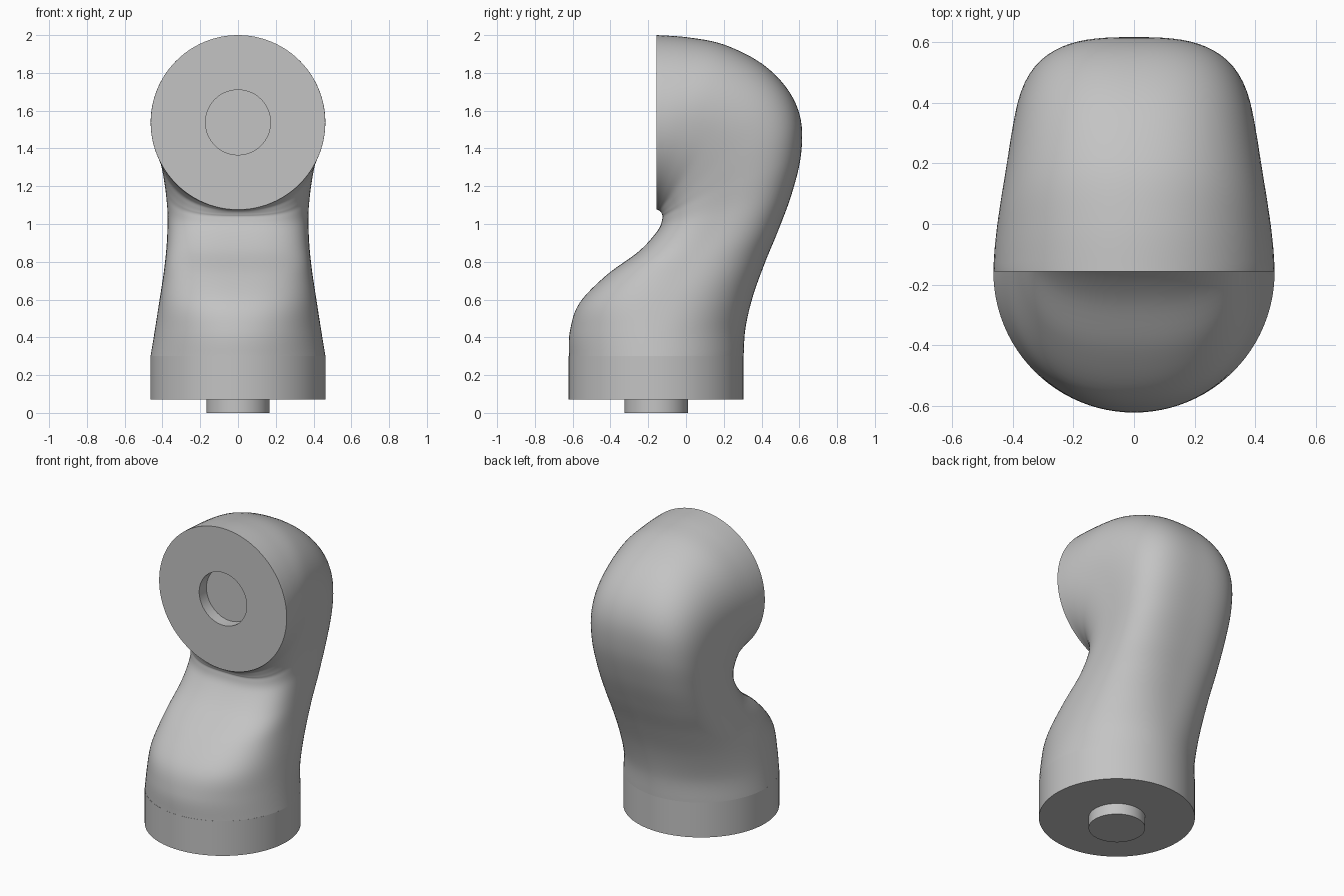
import bpy, bmesh, math
from mathutils import Vector

cube = bpy.data.objects.get("Cube")
if cube:
    bpy.data.objects.remove(cube, do_unlink=True)

SIDES = 96
STEPS = 6

grey = bpy.data.materials.new("plain grey")
grey.use_nodes = True
GREY = (0.55, 0.55, 0.55, 1)
grey.diffuse_color = GREY
grey.node_tree.nodes["Principled BSDF"].inputs["Base Color"].default_value = GREY


def ring(inner, outer, width, power):
    """Rounded section between an inner and an outer point of the side profile."""
    mid, half = (inner + outer) / 2, (outer - inner) / 2
    points = []
    for i in range(SIDES):
        a = math.tau * i / SIDES
        c, s = math.cos(a), math.sin(a)
        r = (abs(c) ** power + abs(s) ** power) ** (-1 / power)
        points.append(mid + half * (r * s) + Vector((width * r * c, 0, 0)))
    return points


def flat_ring(y, z, radius):
    return ring(Vector((0, y - radius, z)), Vector((0, y + radius, z)), radius, 2)


def upright_ring(y, z, radius):
    return ring(Vector((0, y, z - radius)), Vector((0, y, z + radius)), radius, 2)


def loft(name, rings):
    """Skin a run of rings, cap both ends and smooth all but sharp edges."""
    bm = bmesh.new()
    loops = [[bm.verts.new(p) for p in r] for r in rings]
    for lo, hi in zip(loops, loops[1:]):
        for i in range(SIDES):
            j = (i + 1) % SIDES
            bm.faces.new((lo[i], lo[j], hi[j], hi[i]))
    bm.faces.new(loops[0][::-1])
    bm.faces.new(loops[-1])
    bmesh.ops.recalc_face_normals(bm, faces=bm.faces)
    mesh = bpy.data.meshes.new(name)
    bm.to_mesh(mesh)
    bm.free()
    mesh.materials.append(grey)
    obj = bpy.data.objects.new(name, mesh)
    bpy.context.collection.objects.link(obj)
    bpy.ops.object.select_all(action="DESELECT")
    obj.select_set(True)
    bpy.context.view_layer.objects.active = obj
    bpy.ops.object.shade_smooth_by_angle(angle=math.radians(35))
    return obj


def spline(a, b, c, d, t):
    return 0.5 * (2 * b + (c - a) * t + (2 * a - 5 * b + 4 * c - d) * t * t
                  + (3 * b - a - 3 * c + d) * t ** 3)


# Elbow stations: inner y, z, outer y, z, half width, squareness
stations = [
    (-.62, .30, .305, .30, .463, 2),
    (-.615, .43, .315, .45, .44, 2.1),
    (-.565, .58, .355, .62, .415, 2.4),
    (-.42, .73, .42, .80, .39, 2.7),
    (-.25, .855, .49, .97, .376, 2.9),
    (-.15, .965, .56, 1.16, .373, 3),
    (-.125, 1.03, .608, 1.36, .383, 3),
    (-.127, 1.05, .608, 1.55, .395, 2.9),
    (-.133, 1.063, .54, 1.71, .408, 2.7),
    (-.14, 1.07, .40, 1.85, .425, 2.4),
    (-.147, 1.074, .20, 1.95, .445, 2.2),
    (-.152, 1.076, .01, 1.988, .458, 2.05),
    (-.156, 1.077, -.156, 2.0, .463, 2),
]
padded = [stations[0]] + stations + [stations[-1]]
rings = []
for k in range(len(stations) - 1):
    for step in range(STEPS):
        v = [spline(*q, step / STEPS) for q in zip(*padded[k:k + 4])]
        rings.append(ring(Vector((0, v[0], v[1])), Vector((0, v[2], v[3])), v[4], v[5]))

# Flat end face with its round socket
FACE_Y, FACE_Z = -.156, 1.538
rings += [upright_ring(FACE_Y, FACE_Z, .462),
          upright_ring(FACE_Y, FACE_Z, .172),
          upright_ring(FACE_Y + .075, FACE_Z, .172)]
loft("elbow_body", rings)

# Straight base collar and the peg beneath it
loft("base_collar", [flat_ring(-.158, z, .463) for z in (.072, .30)])
loft("base_peg", [flat_ring(-.158, z, .168) for z in (0, .08)])
